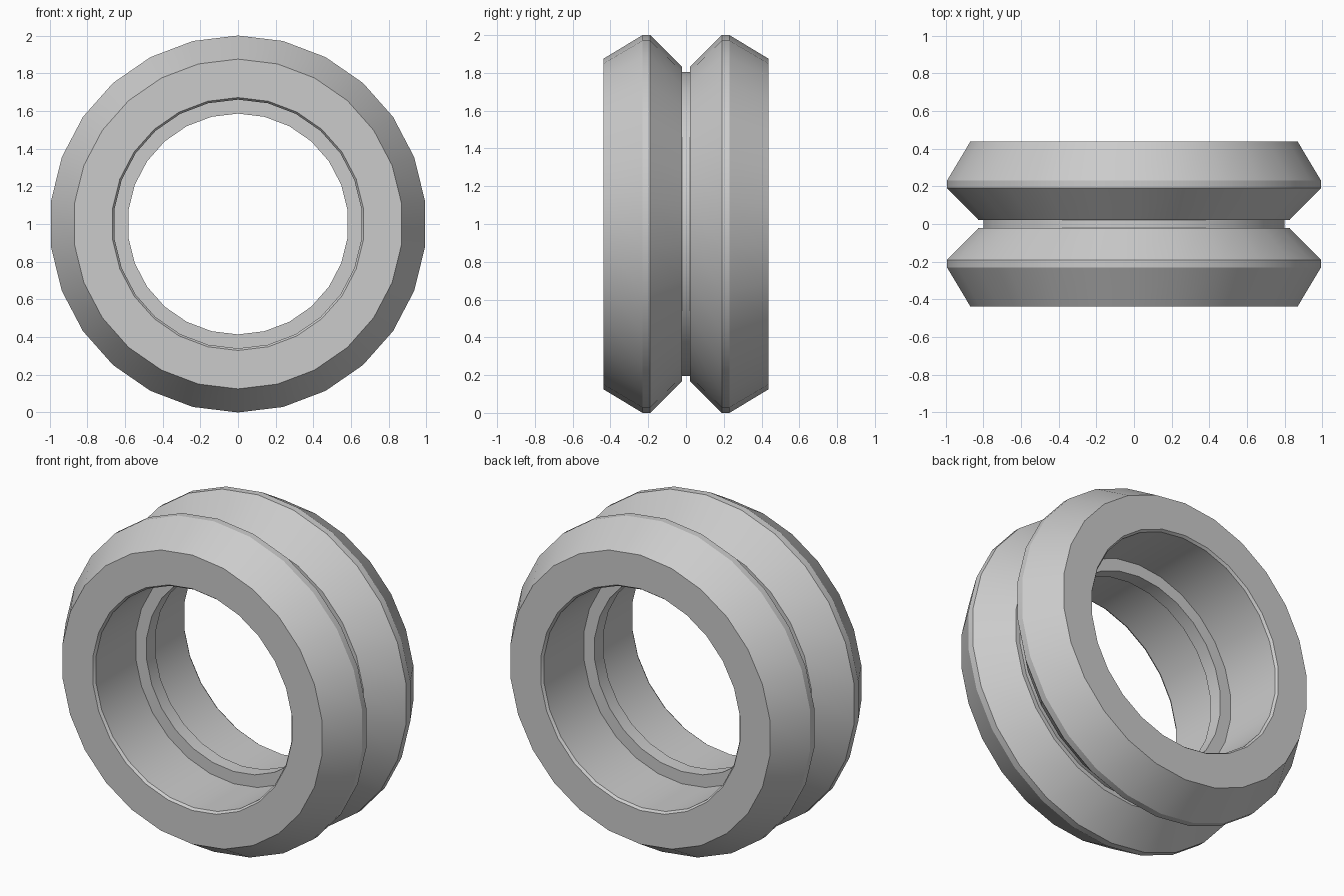
import bpy
import bmesh
import math
from mathutils import Matrix

SIDES = 26

if "Cube" in bpy.data.objects:
    bpy.data.objects.remove(bpy.data.objects["Cube"], do_unlink=True)

# Plain grey plastic
grey = bpy.data.materials.new("light_grey")
grey.use_nodes = True
colour = (0.6, 0.6, 0.6, 1)
grey.diffuse_color = colour
grey.node_tree.nodes["Principled BSDF"].inputs["Base Color"].default_value = colour

# Half section as (y, radius): groove floor, V flank, rim, outer bevel,
# side face, chamfered bearing seat, inner ridge
half = [(0.022, 0.805), (0.022, 0.832), (0.19, 1.0), (0.23, 1.0),
        (0.437, 0.875), (0.437, 0.671), (0.422, 0.66),
        (0.042, 0.66), (0.042, 0.586)]
section = half + [(-y, r) for y, r in reversed(half)]

# Revolve the closed section around the y axis
bm = bmesh.new()
rings = []
for i in range(SIDES):
    turn = Matrix.Rotation(i * math.tau / SIDES, 4, 'Y')
    ring = [bm.verts.new((0, y, r)) for y, r in section]
    bmesh.ops.transform(bm, matrix=turn, verts=ring)
    rings.append(ring)
n = len(section)
for i, a in enumerate(rings):
    b = rings[(i + 1) % SIDES]
    for j in range(n):
        k = (j + 1) % n
        bm.faces.new((a[j], a[k], b[k], b[j]))
bmesh.ops.recalc_face_normals(bm, faces=bm.faces)
bmesh.ops.translate(bm, verts=bm.verts, vec=(0, 0, 1))

mesh = bpy.data.meshes.new("grooved_wheel")
bm.to_mesh(mesh)
bm.free()
mesh.materials.append(grey)
wheel = bpy.data.objects.new("grooved_wheel", mesh)
bpy.context.collection.objects.link(wheel)

# Smooth round the wheel, crisp between the section's edges
bpy.ops.object.select_all(action='DESELECT')
wheel.select_set(True)
bpy.context.view_layer.objects.active = wheel
bpy.ops.object.shade_smooth_by_angle(angle=math.radians(25))
